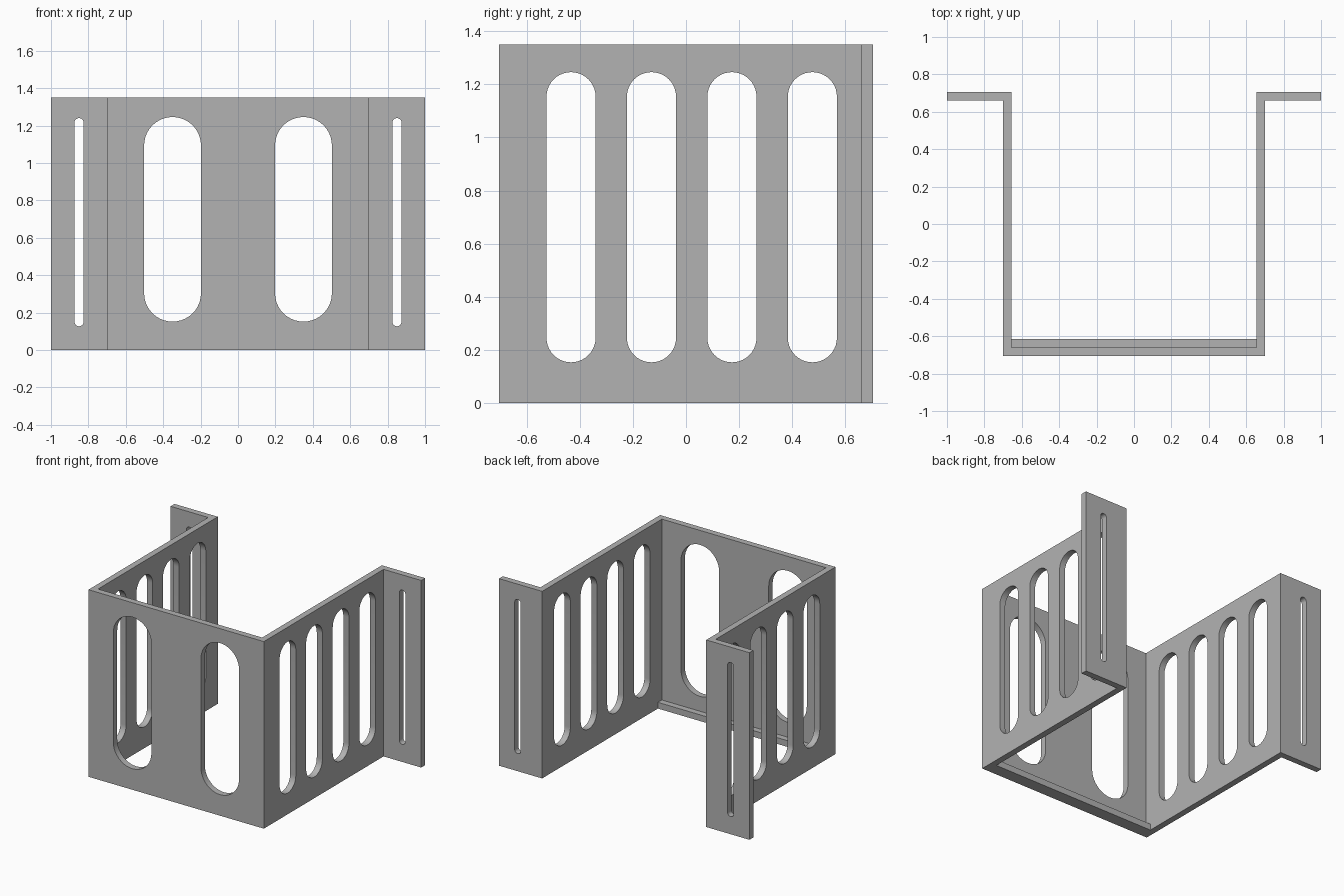
import bpy, bmesh
from math import pi, cos, sin, radians
from mathutils import Matrix, Vector

if "Cube" in bpy.data.objects:
    bpy.data.objects.remove(bpy.data.objects["Cube"], do_unlink=True)

HEIGHT = 1.35
WALL = 0.045          # sheet thickness
HALF_W = 0.70         # outer half width of the tray
HALF_D = 0.705        # half depth

grey = bpy.data.materials.new("plain_grey")
grey.use_nodes = True
GREY = (0.45, 0.45, 0.45, 1.0)
grey.diffuse_color = GREY
grey.node_tree.nodes["Principled BSDF"].inputs["Base Color"].default_value = GREY


def prism(name, outline, depth, matrix=Matrix()):
    """Extrude a flat outline along its local z and place it with a matrix."""
    bm = bmesh.new()
    base = bm.faces.new([bm.verts.new((x, y, 0)) for x, y in outline])
    ext = bmesh.ops.extrude_face_region(bm, geom=[base])
    top = [g for g in ext["geom"] if isinstance(g, bmesh.types.BMVert)]
    bmesh.ops.translate(bm, verts=top, vec=(0, 0, depth))
    bmesh.ops.transform(bm, matrix=matrix, verts=bm.verts)
    bmesh.ops.recalc_face_normals(bm, faces=bm.faces)
    mesh = bpy.data.meshes.new(name)
    bm.to_mesh(mesh)
    bm.free()
    mesh.materials.append(grey)
    obj = bpy.data.objects.new(name, mesh)
    bpy.context.collection.objects.link(obj)
    return obj


def slot_outline(radius, low, high, steps=20):
    """Upright slot with round ends."""
    pts = []
    for centre, start in ((high - radius, 0), (low + radius, pi)):
        for i in range(steps + 1):
            a = start + pi * i / steps
            pts.append((radius * cos(a), centre + radius * sin(a)))
    return pts


def cut_slot(target, outline, location, turn=0):
    """Cut a slot through a wall; turn spins it about the vertical."""
    depth = WALL * 4
    matrix = (Matrix.Translation(Vector(location)) @ Matrix.Rotation(turn, 4, "Z")
              @ Matrix.Rotation(pi / 2, 4, "X") @ Matrix.Translation((0, 0, -depth / 2)))
    cutter = prism("slot_cutter", outline, depth, matrix)
    cutter.hide_render = True
    mod = target.modifiers.new("slot", "BOOLEAN")
    mod.operation = "DIFFERENCE"
    mod.solver = "EXACT"
    mod.object = cutter
    return cutter


# Folded sheet: front panel, two side walls and two outward flanges
inner = HALF_W - WALL
half = [(HALF_W, -HALF_D), (HALF_W, HALF_D - WALL), (1, HALF_D - WALL),
        (1, HALF_D), (inner, HALF_D), (inner, WALL - HALF_D)]
body = prism("folded_bracket", half + [(-x, y) for x, y in reversed(half)], HEIGHT)

# Slots in the front panel, the flanges and the side walls
front_slot = slot_outline(0.152, 0.152, 1.246)
flange_slot = slot_outline(0.024, 0.127, 1.24)
side_slot = slot_outline(0.0925, 0.153, 1.246)
cutters = []
for side in (-1, 1):
    cutters.append(cut_slot(body, front_slot, (side * 0.35, -HALF_D + WALL / 2, 0)))
    cutters.append(cut_slot(body, flange_slot, (side * 0.85, HALF_D - WALL / 2, 0)))
    for i in range(4):
        y = -0.433 + 0.303 * i
        cutters.append(cut_slot(body, side_slot, (side * (HALF_W - WALL / 2), y, 0), pi / 2))

# Bake the cuts and drop the cutters
bpy.context.view_layer.update()
graph = bpy.context.evaluated_depsgraph_get()
cut_mesh = bpy.data.meshes.new_from_object(body.evaluated_get(graph))
body.modifiers.clear()
body.data = cut_mesh
for cutter in cutters:
    bpy.data.objects.remove(cutter, do_unlink=True)

# Low support ledge along the inside foot of the front panel
y0, y1 = WALL - HALF_D, 2 * WALL - HALF_D
prism("support_ledge", [(-inner, y0), (inner, y0), (inner, y1), (-inner, y1)], WALL)

# Smooth slot ends, crisp folds
body.data.polygons.foreach_set("use_smooth", [True] * len(body.data.polygons))
body.data.set_sharp_from_angle(angle=radians(30))
